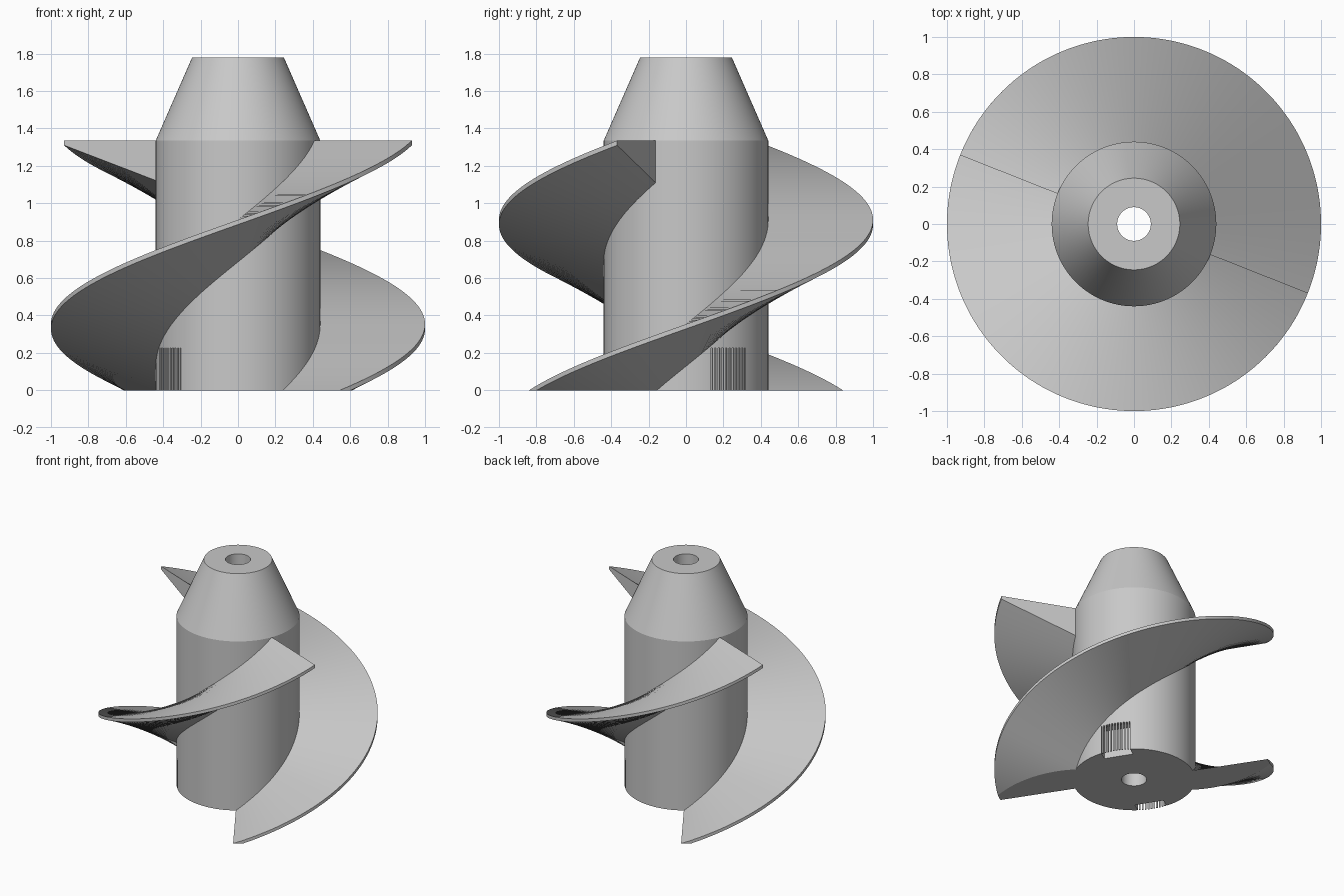
import bpy, bmesh
from math import radians, cos, sin, pi
from mathutils import Matrix

if "Cube" in bpy.data.objects:
    bpy.data.objects.remove(bpy.data.objects["Cube"], do_unlink=True)

HUB_R, RIM_R, BLADE_TOP, PITCH = 0.44, 1.0, 1.335, 2.231
HUB_THICK, RIM_THICK = 0.225, 0.025
END_ANGLE = 338.4
SLOT_ANGLE, SLOT_HEIGHT = 32, 0.225

grey = bpy.data.materials.new("plain grey")
grey.use_nodes = True
color = (0.58, 0.58, 0.58, 1)
grey.diffuse_color = color
grey.node_tree.nodes["Principled BSDF"].inputs["Base Color"].default_value = color


def finish(name, bm, smooth=True):
    bmesh.ops.recalc_face_normals(bm, faces=bm.faces[:])
    mesh = bpy.data.meshes.new(name)
    bm.to_mesh(mesh)
    bm.free()
    mesh.materials.append(grey)
    obj = bpy.data.objects.new(name, mesh)
    bpy.context.collection.objects.link(obj)
    bpy.ops.object.select_all(action='DESELECT')
    obj.select_set(True)
    bpy.context.view_layer.objects.active = obj
    if smooth:
        bpy.ops.object.shade_smooth_by_angle(angle=radians(20))
    return obj


def polar(r, degrees, z):
    a = radians(degrees)
    return (r * cos(a), r * sin(a), z)


def add_box(bm, r0, r1, width, z0, z1, degrees):
    # Box lying along a radius, turned about the axis
    place = (Matrix.Rotation(radians(degrees), 4, 'Z')
             @ Matrix.Translation(((r0 + r1) / 2, 0, (z0 + z1) / 2))
             @ Matrix.Diagonal((r1 - r0, width, z1 - z0, 1)))
    bmesh.ops.create_cube(bm, size=1, matrix=place)


# Hub: tapered sleeve with a bore
def build_hub():
    bm = bmesh.new()
    profile = [(0.09, 0), (HUB_R, 0), (HUB_R, BLADE_TOP), (0.245, 1.78), (0.09, 1.78)]
    verts = [bm.verts.new((r, 0, z)) for r, z in profile]
    edges = [bm.edges.new((v, verts[i - 1])) for i, v in enumerate(verts)]
    bmesh.ops.spin(bm, geom=verts + edges, axis=(0, 0, 1), cent=(0, 0, 0),
                   angle=2 * pi, steps=128)
    bmesh.ops.remove_doubles(bm, verts=bm.verts[:], dist=0.0001)
    return finish("hub", bm)


# Two opposite notches at the foot of the hub
def cut_slots(hub):
    bm = bmesh.new()
    for turn in (0, 180):
        add_box(bm, 0.35, 0.5, 0.215, -0.1, SLOT_HEIGHT, SLOT_ANGLE + turn)
    cutter = finish("slot_cutter", bm, smooth=False)
    cutter.hide_render = True
    cut = hub.modifiers.new("slots", 'BOOLEAN')
    cut.operation, cut.solver, cut.object = 'DIFFERENCE', 'EXACT', cutter
    bpy.ops.object.select_all(action='DESELECT')
    hub.select_set(True)
    bpy.context.view_layer.objects.active = hub
    bpy.ops.object.modifier_apply(modifier=cut.name)
    bpy.data.objects.remove(cutter, do_unlink=True)


# Thin upright bars across each notch
def build_bars(turn, name):
    bm = bmesh.new()
    for i in range(10):
        add_box(bm, HUB_R - 0.008, HUB_R, 0.011, 0, SLOT_HEIGHT,
                SLOT_ANGLE + turn + (i - 4.5) * 2.8)
    finish(name, bm, smooth=False)


# Screw blade: level on top, thinning towards the rim, trimmed flat at the foot
def build_blade(turn, name):
    bm = bmesh.new()
    start, steps, inner = 121, 160, 0.42
    slope = (HUB_THICK - RIM_THICK) / (RIM_R - HUB_R)
    inner_thick = HUB_THICK + slope * (HUB_R - inner)
    rings = []
    for i in range(steps + 1):
        a = start + (END_ANGLE - start) * i / steps
        z = BLADE_TOP - (END_ANGLE - a) / 360 * PITCH
        section = [(inner, z), (RIM_R, z), (RIM_R, z - RIM_THICK), (inner, z - inner_thick)]
        rings.append([bm.verts.new(polar(r, a + turn, h)) for r, h in section])
    for low, high in zip(rings, rings[1:]):
        for k in range(4):
            n = (k + 1) % 4
            bm.faces.new((low[k], low[n], high[n], high[k]))
    bm.faces.new(rings[-1])
    bmesh.ops.bisect_plane(bm, geom=bm.verts[:] + bm.edges[:] + bm.faces[:],
                           plane_co=(0, 0, 0), plane_no=(0, 0, 1), clear_inner=True)
    bmesh.ops.holes_fill(bm, edges=[e for e in bm.edges if e.is_boundary], sides=0)
    finish(name, bm)


hub = build_hub()
cut_slots(hub)
for turn, side in ((0, "left"), (180, "right")):
    build_bars(turn, side + "_slot_bars")
    build_blade(turn, side + "_screw_blade")
